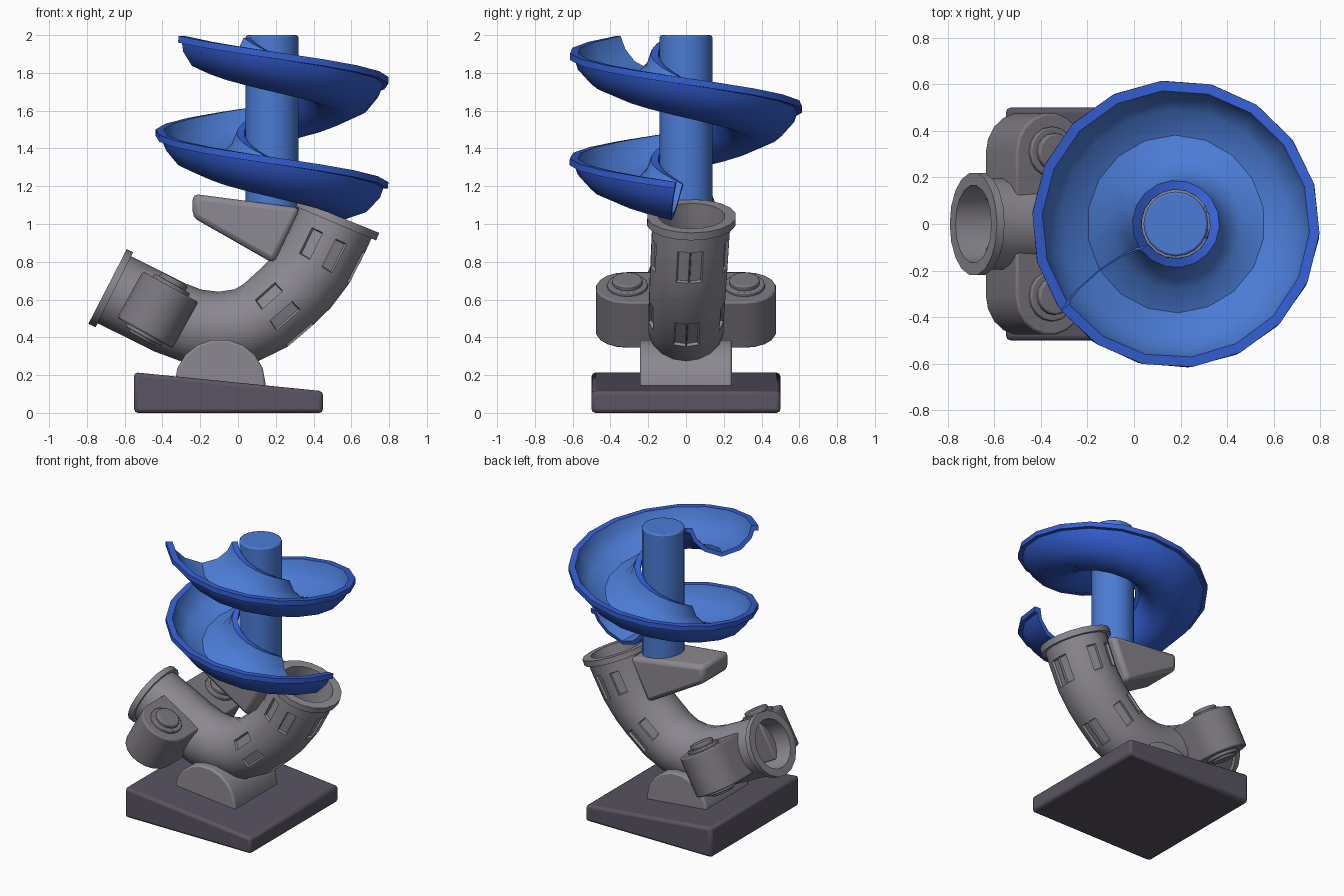
import bpy, bmesh, math
from mathutils import Vector

if "Cube" in bpy.data.objects:
    bpy.data.objects.remove(bpy.data.objects["Cube"])


def material(name, rgb):
    m = bpy.data.materials.new(name)
    m.diffuse_color = (*rgb, 1)
    m.use_nodes = True
    m.node_tree.nodes["Principled BSDF"].inputs["Base Color"].default_value = m.diffuse_color
    return m


LIGHT_BLUE = material("light blue", (0.07, 0.20, 0.66))
ROYAL_BLUE = material("royal blue", (0.034, 0.115, 0.65))
GREY = material("grey", (0.26, 0.245, 0.28))
MID_GREY = material("mid grey", (0.20, 0.185, 0.215))
DARK_GREY = material("dark grey", (0.10, 0.088, 0.12))


def finish(name, bm, mats, angle=35, bevel=0.0):
    bmesh.ops.recalc_face_normals(bm, faces=bm.faces)
    me = bpy.data.meshes.new(name)
    bm.to_mesh(me)
    bm.free()
    ob = bpy.data.objects.new(name, me)
    bpy.context.collection.objects.link(ob)
    for m in mats:
        me.materials.append(m)
    if bevel:
        b = ob.modifiers.new("bevel", 'BEVEL')
        b.width, b.segments, b.limit_method, b.angle_limit = bevel, 2, 'ANGLE', math.radians(40)
    bpy.ops.object.select_all(action='DESELECT')
    ob.select_set(True)
    bpy.context.view_layer.objects.active = ob
    bpy.ops.object.shade_smooth_by_angle(angle=math.radians(angle))
    return ob


def loft(rings, closed_rings=False, cap=False):
    """Skin a list of closed rings; returns bmesh and a grid of faces."""
    bm = bmesh.new()
    vs = [[bm.verts.new(p) for p in r] for r in rings]
    n, grid = len(rings[0]), []
    for i in range(len(vs) if closed_rings else len(vs) - 1):
        a, b = vs[i], vs[(i + 1) % len(vs)]
        grid.append([bm.faces.new((a[k], a[(k + 1) % n], b[(k + 1) % n], b[k])) for k in range(n)])
    if cap:
        bm.faces.new(vs[0])
        bm.faces.new(vs[-1])
    return bm, grid


def prism(name, outline, place, mat, bevel):
    """Two end outlines made by place(u, v, end) for end -1 and +1."""
    bm, _ = loft([[place(u, v, e) for u, v in outline] for e in (-1, 1)], cap=True)
    return finish(name, bm, [mat], 35, bevel)


# Wedge base and rounded saddle
prism("base", [(-0.55, 0), (0.45, 0), (0.45, 0.115), (-0.55, 0.215)],
      lambda x, z, e: (x, 0.5 * e, z), DARK_GREY, 0.02)
arc = [(-0.095 + 0.24 * math.cos(math.radians(a)), 0.16 + 0.23 * math.sin(math.radians(a)))
       for a in range(0, 181, 20)]
prism("saddle", [(-0.335, 0.13), (0.145, 0.13)] + arc,
      lambda x, z, e: (x, 0.243 * e, z), GREY, 0.012)

# Bent hollow pipe: outer skin, end flanges and inner skin form one closed loft
SIDES = 18
path = [(-0.69, 0.67), (-0.655, 0.652), (-0.36, 0.505), (-0.24, 0.46), (-0.10, 0.442),
        (0.04, 0.462), (0.145, 0.515), (0.265, 0.62), (0.335, 0.69), (0.41, 0.79),
        (0.485, 0.94), (0.513, 1.005), (0.528, 1.042)]
centres = [Vector((x, max(0, z - 0.5) * 0.055 if x > 0 else 0, z)) for x, z in path]


def pipe_ring(i, r):
    t = centres[min(i + 1, len(path) - 1)] - centres[max(i - 1, 0)]
    out = Vector((t.z, 0, -t.x)).normalized()
    return [centres[i] + r * (math.cos(2 * math.pi * k / SIDES) * out
                              + math.sin(2 * math.pi * k / SIDES) * Vector((0, 1, 0)))
            for k in range(SIDES)]


last = len(path) - 1
rings = [pipe_ring(0, 0.222), pipe_ring(1, 0.222)]
rings += [pipe_ring(i, 0.198 + 0.0015 * max(0, i - 3)) for i in range(1, last)]
rings += [pipe_ring(last - 1, 0.237), pipe_ring(last, 0.237)]
rings += [pipe_ring(i, 0.168 if i < 7 else 0.178) for i in range(last, -1, -1)]
bm, grid = loft(rings, closed_rings=True)
bmesh.ops.recalc_face_normals(bm, faces=bm.faces)
# Recessed windows: pairs around the pipe at two stations
windows = [grid[seg + 1][k] for seg in (6, 9) for k in (0, 17, 3, 14, 5, 12)]
for w in windows:
    bmesh.ops.inset_individual(bm, faces=[w], thickness=0.004)
    bmesh.ops.inset_individual(bm, faces=[w], thickness=0.007, depth=-0.016)
finish("bent_pipe", bm, [GREY], 32)

# Tilted side motors with stacked discs above and below
TILT = math.radians(-29)
U = Vector((math.cos(TILT), 0, math.sin(TILT)))
W = Vector((-math.sin(TILT), 0, math.cos(TILT)))
HUB = Vector((-0.425, 0, 0.545))


def slab(name, outline, lo, hi, mat, bevel):
    prism(name, outline, lambda u, y, e: HUB + U * u + Vector((0, y, 0)) + W * (lo if e < 0 else hi),
          mat, bevel)


def circle(r, y, n=16):
    return [(r * math.cos(2 * math.pi * k / n), y + r * math.sin(2 * math.pi * k / n)) for k in range(n)]


for s, side in ((-1, "front"), (1, "back")):
    body = [(-0.168, s * 0.1), (0.168, s * 0.1)]
    body += [(0.168 * math.cos(math.radians(a)), s * (0.31 + 0.168 * math.sin(math.radians(a))))
             for a in range(0, 181, 20)]
    slab(side + "_motor", body, -0.14, 0.14, MID_GREY, 0.01)
    slab(side + "_motor_wide_disc", circle(0.108, s * 0.31), -0.16, 0.16, MID_GREY, 0.006)
    slab(side + "_motor_cap", circle(0.08, s * 0.31), -0.175, 0.187, MID_GREY, 0.008)

# Tapered bracket carrying the post
prism("bracket", [(-0.24, 1.16), (0.33, 1.085), (0.19, 0.79), (-0.24, 1.035)],
      lambda x, z, e: (x, e * (0.16 + 0.05 * x), z), GREY, 0.03)

# Central post
CX = 0.18
prism("post", circle(0.139, 0, 20), lambda x, y, e: (CX + x, y, 1.06 if e < 0 else 2.0), LIGHT_BLUE, 0.01)

# Spiral trough: closed U section swept down a helix, tilted square to the slope
inside = [(0.575, 0), (0.553, -0.07), (0.49, -0.135), (0.38, -0.178), (0.28, -0.145), (0.215, -0.08), (0.187, -0.01)]
shell = [(0.148, -0.01), (0.148, -0.04), (0.172, -0.045), (0.195, -0.10), (0.265, -0.17), (0.38, -0.206),
         (0.505, -0.162), (0.575, -0.085), (0.592, -0.035), (0.618, -0.035), (0.618, 0)]
STEPS, START, SWEEP, SLOPE = 25, math.radians(-5), math.radians(-498), math.radians(12)
rings = []
for i in range(STEPS + 1):
    a = START + SWEEP * i / STEPS
    z = 1.222 + 0.773 * i / STEPS
    radial, uphill = Vector((math.cos(a), math.sin(a), 0)), Vector((math.sin(a), -math.cos(a), 0))
    rings.append([Vector((CX, 0, z)) + radial * r
                  + d * (Vector((0, 0, math.cos(SLOPE))) - uphill * math.sin(SLOPE))
                  for r, d in inside + shell])
bm, grid = loft(rings, cap=True)
for f in bm.faces:
    f.material_index = 1
for row in grid:
    for f in row[:len(inside) - 1]:
        f.material_index = 0
finish("spiral_trough", bm, [LIGHT_BLUE, ROYAL_BLUE], 40)
